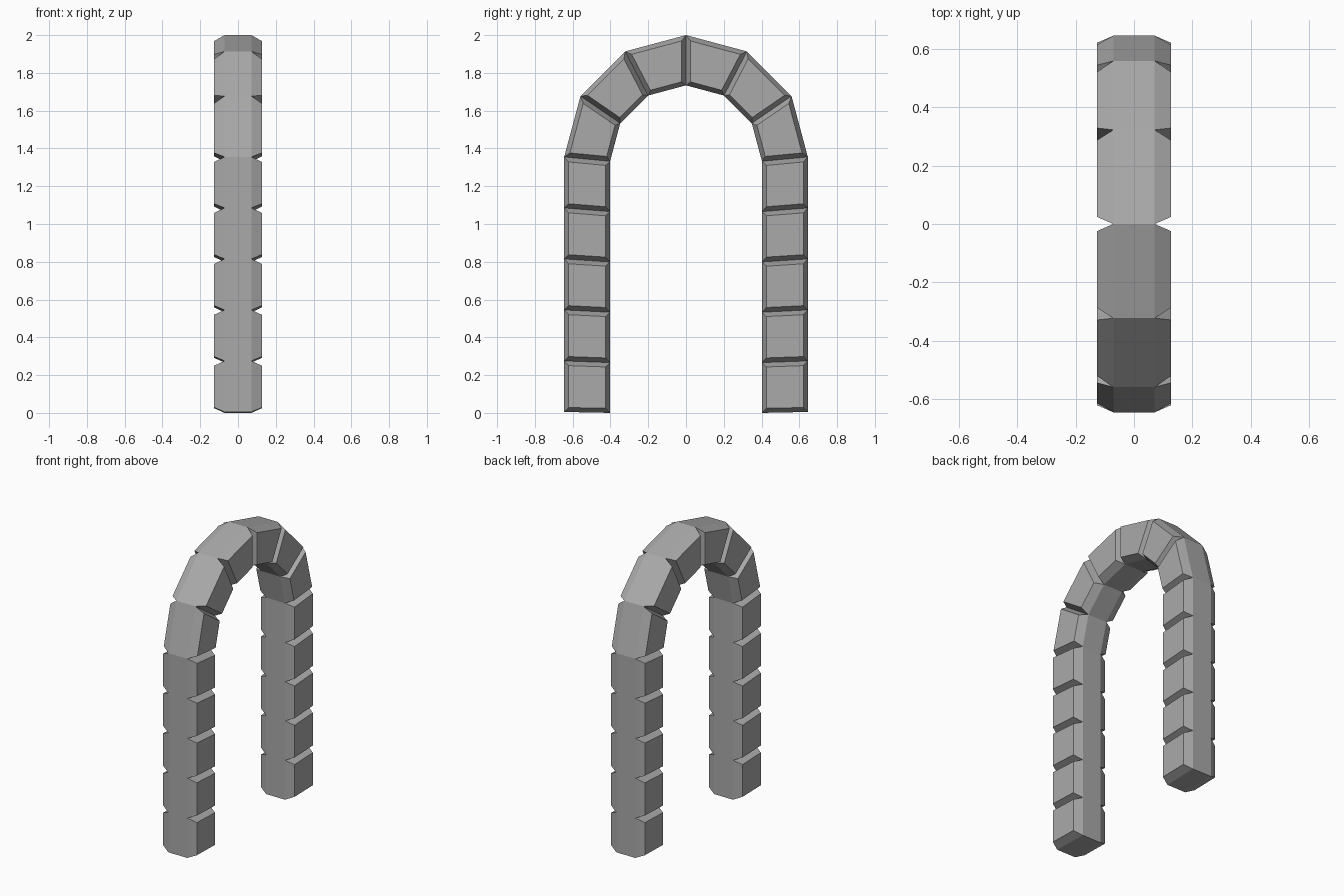
import bpy, bmesh, math

if "Cube" in bpy.data.objects:
    bpy.data.objects.remove(bpy.data.objects["Cube"])

CORE = 0.071      # half width of the arch at the joints
BULGE = 0.055     # how far each stone stands out sideways
INSET = 0.024     # chamfer width around each stone
POST = 5          # stones per post
ARC = 6           # stones in the curved top


def side_path(radius, base, spring):
    """Half-loop of (y, z) points: up one post, over the top, down the other."""
    rise = [base + (spring - base) * i / POST for i in range(POST)]
    pts = [(radius, z) for z in rise]
    for i in range(ARC + 1):
        a = math.pi * i / ARC
        pts.append((radius * math.cos(a), spring + radius * math.sin(a)))
    pts += [(-radius, z) for z in reversed(rise)]
    return pts


outer = side_path(0.645, 0.005, 1.355)
inner = side_path(0.402, 0.0, 1.332)

# core band: a rectangular section swept along the arch
bm = bmesh.new()
rings = []
for (yo, zo), (yi, zi) in zip(outer, inner):
    rings.append([bm.verts.new(p) for p in (
        (CORE, yo, zo), (CORE, yi, zi), (-CORE, yi, zi), (-CORE, yo, zo))])
sides = []
for a, b in zip(rings, rings[1:]):
    for k in range(4):
        n = (k + 1) % 4
        f = bm.faces.new((a[k], a[n], b[n], b[k]))
        if k in (0, 2):
            sides.append(f)
bm.faces.new(rings[0])
bm.faces.new(rings[-1])
bmesh.ops.recalc_face_normals(bm, faces=bm.faces[:])
bm.normal_update()

# stones: raise each side face with a chamfered border
bmesh.ops.inset_individual(bm, faces=sides, thickness=INSET, depth=BULGE,
                           use_even_offset=True)
bmesh.ops.recalc_face_normals(bm, faces=bm.faces[:])

mesh = bpy.data.meshes.new("stone_arch")
bm.to_mesh(mesh)
bm.free()

# dark grey stone
stone = bpy.data.materials.new("dark_stone")
stone.diffuse_color = (0.4, 0.4, 0.4, 1.0)
stone.use_nodes = True
stone.node_tree.nodes["Principled BSDF"].inputs["Base Color"].default_value = stone.diffuse_color
mesh.materials.append(stone)

arch = bpy.data.objects.new("stone_arch", mesh)
bpy.context.collection.objects.link(arch)
